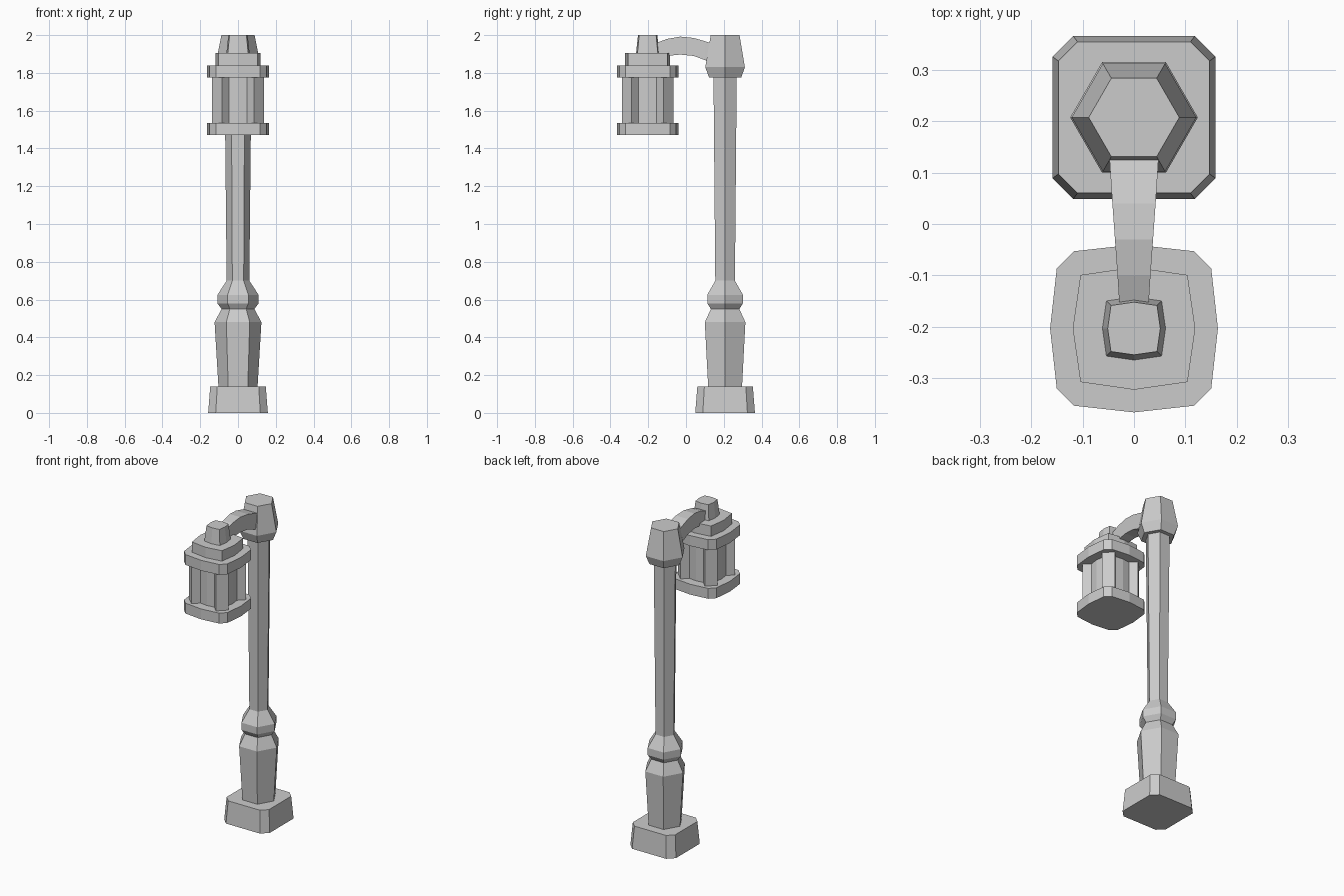
import bpy, bmesh, math

if "Cube" in bpy.data.objects:
    bpy.data.objects.remove(bpy.data.objects["Cube"])

POST_Y, LAMP_Y = 0.207, -0.203


def loft(name, rings):
    """Skin a list of equal-length point rings and cap both ends."""
    bm = bmesh.new()
    loops = [[bm.verts.new(p) for p in ring] for ring in rings]
    n = len(loops[0])
    for a, b in zip(loops, loops[1:]):
        for i in range(n):
            j = (i + 1) % n
            bm.faces.new((a[i], a[j], b[j], b[i]))
    bm.faces.new(loops[0])
    bm.faces.new(loops[-1])
    bmesh.ops.recalc_face_normals(bm, faces=bm.faces)
    mesh = bpy.data.meshes.new(name)
    bm.to_mesh(mesh)
    bm.free()
    obj = bpy.data.objects.new(name, mesh)
    bpy.context.collection.objects.link(obj)
    return obj


def four_way(quarter):
    """Repeat a quarter outline around the centre in 90 degree turns."""
    pts = []
    for turn in range(4):
        for x, y in quarter:
            for _ in range(turn):
                x, y = -y, x
            pts.append((x, y))
    return pts


def stack(name, outline, cy, levels):
    """Loft one outline through (scale, z) levels."""
    return loft(name, [[(x * s, cy + y * s, z) for x, y in outline] for s, z in levels])


hexagon = [(math.cos(math.radians(60 * i)), math.sin(math.radians(60 * i))) for i in range(6)]

# Foot block with chamfered corners
stack("foot", four_way([(0.158, -0.118), (0.158, 0.118)]), POST_Y, [(1, 0), (0.93, 0.14)])

# Hexagonal turned post
stack("post", hexagon, POST_Y,
      [(0.103, 0.13), (0.124, 0.48), (0.087, 0.55), (0.109, 0.58),
       (0.109, 0.625), (0.06, 0.70), (0.071, 1.79)])

# Post cap
stack("post_cap", hexagon, POST_Y, [(0.098, 1.775), (0.121, 1.83), (0.088, 2.0)])

# Lantern plates
plate = four_way([(0.163, 0), (0.15, 0.117), (0.117, 0.15)])
stack("lantern_bottom", plate, LAMP_Y, [(1, 1.47), (1, 1.535)])
stack("lantern_top", plate, LAMP_Y, [(1, 1.775), (1, 1.84)])

# Lantern body: chamfered corner posts with recessed panes
body = four_way([(0.10, -0.048), (0.106, 0), (0.10, 0.048), (0.137, 0.085), (0.085, 0.137)])
stack("lantern_body", body, LAMP_Y, [(1, 1.53), (1, 1.78)])

# Lantern roof tier and finial
tier = four_way([(0.119, 0), (0.104, 0.104)])
stack("lantern_roof", tier, LAMP_Y, [(1, 1.835), (1, 1.905)])
stack("lantern_finial", tier, LAMP_Y, [(0.52, 1.90), (0.43, 2.0)])

# Tapered curved arm: (y, bottom z, top z, half width)
path = [(0.17, 1.83, 1.945, 0.050), (0.10, 1.868, 1.968, 0.046), (0.04, 1.89, 1.985, 0.042),
        (-0.03, 1.897, 1.992, 0.037), (-0.10, 1.89, 1.98, 0.032), (-0.18, 1.86, 1.95, 0.027)]
loft("arm", [[(-w, y, b), (w, y, b), (w, y, t), (-w, y, t)] for y, b, t, w in path])
